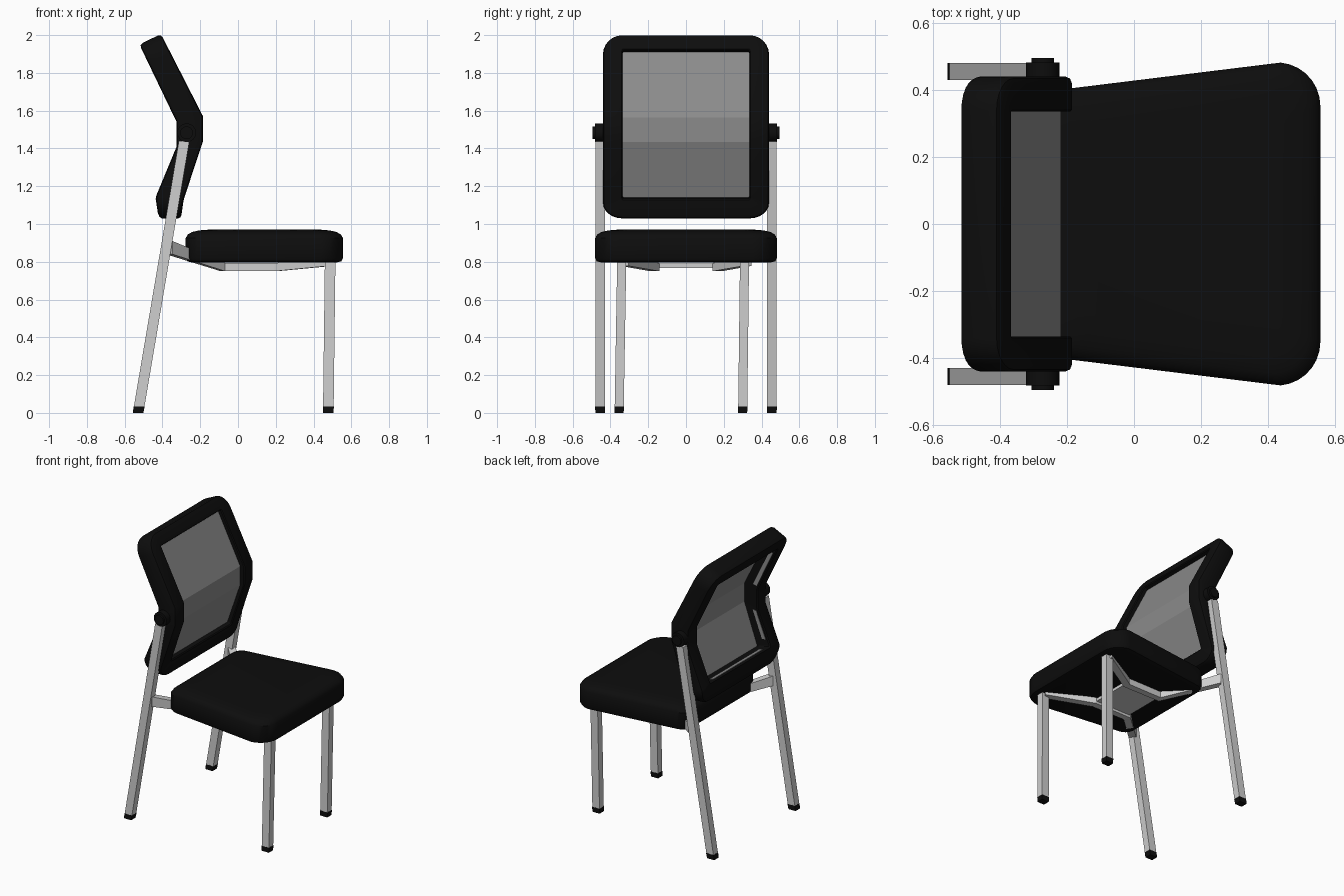
import bpy, bmesh, math
from mathutils import Vector

if "Cube" in bpy.data.objects:
    bpy.data.objects.remove(bpy.data.objects["Cube"])


def material(name, g):
    m = bpy.data.materials.new(name)
    m.diffuse_color = (g, g, g, 1)
    m.use_nodes = True
    m.node_tree.nodes["Principled BSDF"].inputs["Base Color"].default_value = m.diffuse_color
    return m


BLACK = material("black fabric", 0.004)
SILVER = material("silver metal", 0.62)
MESH = material("grey mesh", 0.26)


def loft(name, rings, mat, closed=False, smooth=False):
    """Skin a list of equal-length point rings; cap the ends unless closed."""
    bm = bmesh.new()
    vs = [[bm.verts.new(p) for p in r] for r in rings]
    n = len(vs[0])
    for i in range(len(vs) if closed else len(vs) - 1):
        a, b = vs[i], vs[(i + 1) % len(vs)]
        for j in range(n):
            k = (j + 1) % n
            bm.faces.new((a[j], a[k], b[k], b[j]))
    if not closed:
        bm.faces.new(vs[0])
        bm.faces.new(vs[-1])
    bmesh.ops.recalc_face_normals(bm, faces=bm.faces)
    me = bpy.data.meshes.new(name)
    bm.to_mesh(me)
    bm.free()
    me.materials.append(mat)
    ob = bpy.data.objects.new(name, me)
    bpy.context.collection.objects.link(ob)
    if smooth:
        bpy.context.view_layer.objects.active = ob
        ob.select_set(True)
        bpy.ops.object.shade_smooth_by_angle(angle=math.radians(35))
        ob.select_set(False)
    return ob


def rect(c, hx, hy):
    return [(c[0] + sx * hx, c[1] + sy * hy, c[2])
            for sx, sy in ((-1, -1), (1, -1), (1, 1), (-1, 1))]


def leg(name, bottom, top, hx, hy):
    """Square tube with level ends, and a black foot cap."""
    b, t = Vector(bottom), Vector(top)
    cut = b.lerp(t, 0.035 / (t.z - b.z))
    loft(name, [rect(cut, hx, hy), rect(t, hx, hy)], SILVER)
    loft(name + "_foot", [rect(b, hx, hy), rect(cut, hx + .001, hy + .001)], BLACK)


# Legs
leg("front_leg_right", (.478, -.354, 0), (.488, -.34, .82), .028, .024)
leg("front_leg_left", (.478, .300, 0), (.488, .31, .82), .028, .024)
for s, side in ((-1, "right"), (1, "left")):
    leg("back_leg_" + side, (-.529, s * .455, 0), (-.285, s * .455, 1.44), .028, .025)

    # Rail under the seat, bending in from back leg and out to front leg
    path = [(-.365, s * .45, .875, .035), (-.08, s * .165, .772, .022),
            (.2, s * .165, .772, .022), (.49, s * .325, .793, .015)]
    rings = []
    for i, p in enumerate(path):
        a, b = path[max(i - 1, 0)], path[min(i + 1, 3)]
        d = Vector((b[0] - a[0], b[1] - a[1])).normalized()
        w = Vector((-d.y, d.x, 0)) * .025
        c, h = Vector(p[:3]), Vector((0, 0, p[3]))
        rings.append([c - w - h, c + w - h, c + w + h, c - w + h])
    loft("seat_rail_" + side, rings, SILVER)

    # Pivot joining back leg to backrest
    rings = [[(-.272 + r * math.cos(k * math.pi / 8), s * y,
               1.483 + r * math.sin(k * math.pi / 8)) for k in range(16)]
             for y, r in ((.40, .05), (.482, .05), (.482, .034), (.495, .034))]
    loft("pivot_" + side, rings, BLACK, smooth=True)

loft("rail_plate", [rect((.06, 0, .768), .14, .15), rect((.06, 0, .79), .14, .15)], SILVER)


# Seat cushion: tapered outline with rounded corners, stacked insets
def seat_ring(inset, z):
    x0, x1 = -.277 + inset, .556 - inset
    w0, w1 = .402 - inset, .482 - inset
    half = []
    for cx, cw, r, a0, a1 in ((x1, w1, .13 - inset * .5, 0, 85), (x0, w0, .07, 95, 180)):
        ox = cx - r if a0 == 0 else cx + r
        for k in range(8):
            a = math.radians(a0 + (a1 - a0) * k / 7)
            half.append((ox + r * math.cos(a), cw - r + r * math.sin(a), z))
    return half + [(x, -y, z) for x, y, z in reversed(half)]


loft("seat", [seat_ring(i, z) for i, z in
              ((.03, .797), (.008, .803), (0, .82), (0, .925), (.012, .945),
               (.035, .958), (.07, .966), (.12, .97))], BLACK, smooth=True)

# Backrest side profile: height, centre x, and half-thickness vector
STATIONS = [(1.03, -.36, .06, 0), (1.12, -.367, .07, -.02), (1.425, -.255, .07, .015),
            (1.555, -.255, .07, .015), (1.978, -.465, .057, .028)]


def place(y, t, d):
    """Point at width y, profile height t and depth d (-1 back to 1 front)."""
    for a, b in zip(STATIONS, STATIONS[1:]):
        if t <= b[0] or b is STATIONS[-1]:
            f = (t - a[0]) / (b[0] - a[0])
            x, nx, nz = (a[i] + (b[i] - a[i]) * f for i in (1, 2, 3))
            return Vector((x + nx * d, y, t + nz * d))


def outline(hw, t0, t1, r):
    pts = []
    for cy, ct, a0 in ((1, 1, 0), (-1, 1, 90), (-1, 0, 180), (1, 0, 270)):
        for k in range(7):
            a = math.radians(a0 + 15 * k)
            pts.append((cy * (hw - r) + r * math.cos(a),
                        (t1 - r if ct else t0 + r) + r * math.sin(a)))
        if a0 == 90:
            pts += [(-hw, 1.555), (-hw, 1.425)]
    return pts + [(hw, 1.425), (hw, 1.555)]


# Backrest frame
outer, inner = outline(.44, 1.03, 1.978, .1), outline(.335, 1.15, 1.897, .006)
section = [(1, .9), (.95, 1), (.2, 1), (.06, .92), (0, .72),
           (0, -.72), (.06, -.92), (.2, -1), (.95, -1), (1, -.9)]
loft("backrest_frame",
     [[place(o[0] + (i[0] - o[0]) * u, o[1] + (i[1] - o[1]) * u, d)
       for o, i in zip(outer, inner)] for u, d in section],
     BLACK, closed=True, smooth=True)

# Mesh panel in the opening
loft("backrest_mesh",
     [[place(-.34, t, .46), place(.34, t, .46), place(.34, t, .54), place(-.34, t, .54)]
      for t in (1.14, 1.425, 1.555, 1.905)], MESH)


# Thin mesh retaining strips on the inner walls behind the panel
def strip(name, a, b, off):
    rings = []
    for y, t in (a, b):
        rings.append([place(y, t, -.35), place(y, t, -.75),
                      place(y + off[0], t + off[1], -.75), place(y + off[0], t + off[1], -.35)])
    loft(name, rings, MESH)


for s, side in ((-1, "right"), (1, "left")):
    strip("lower_strip_" + side, (s * .337, 1.2), (s * .337, 1.4), (-s * .005, 0))
    strip("upper_strip_" + side, (s * .337, 1.58), (s * .337, 1.85), (-s * .005, 0))
strip("bottom_strip", (-.28, 1.148), (.28, 1.148), (0, .005))
strip("top_strip", (-.28, 1.899), (.28, 1.899), (0, -.005))
